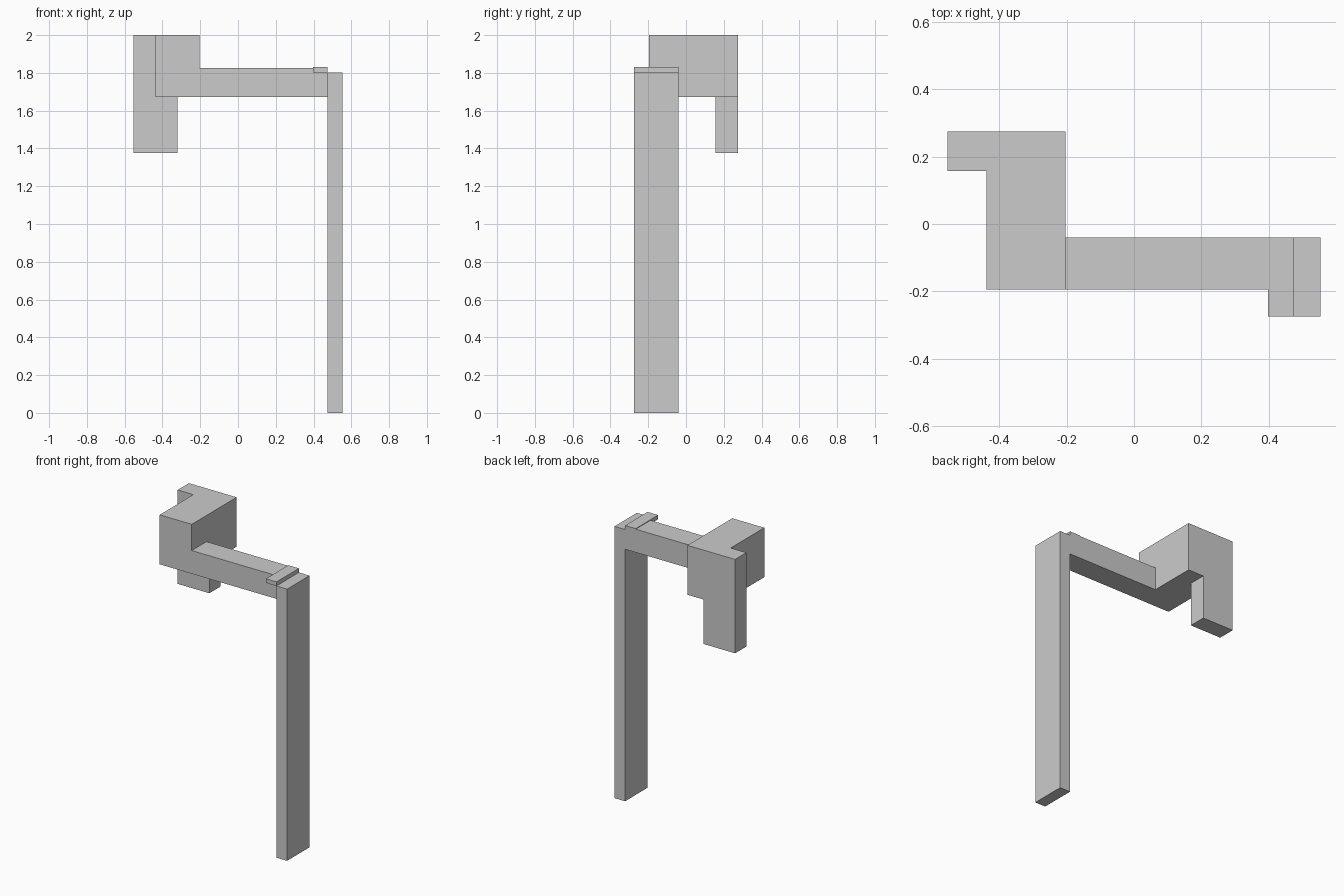
import bpy
import bmesh

if "Cube" in bpy.data.objects:
    bpy.data.objects.remove(bpy.data.objects["Cube"])


def finish(name, bm):
    bmesh.ops.recalc_face_normals(bm, faces=bm.faces)
    mesh = bpy.data.meshes.new(name)
    bm.to_mesh(mesh)
    bm.free()
    obj = bpy.data.objects.new(name, mesh)
    bpy.context.collection.objects.link(obj)
    return obj


def extrude_profile(name, profile, y0, y1):
    """Extrude an x-z outline from y0 to y1."""
    bm = bmesh.new()
    face = bm.faces.new([bm.verts.new((x, y0, z)) for x, z in profile])
    result = bmesh.ops.extrude_face_region(bm, geom=[face])
    verts = [v for v in result["geom"] if isinstance(v, bmesh.types.BMVert)]
    bmesh.ops.translate(bm, verts=verts, vec=(0, y1 - y0, 0))
    return finish(name, bm)


def box(name, x, y, z):
    """Box from (min, max) ranges."""
    outline = [(x[0], z[0]), (x[1], z[0]), (x[1], z[1]), (x[0], z[1])]
    return extrude_profile(name, outline, *y)


FRONT, BACK = -0.275, 0.275
BEAM_FRONT, BEAM_BACK = -0.195, -0.04
UNDERSIDE = 1.672
POST_TOP = 1.803

# Upright post and the thin plate beside its top
box("post", (0.475, 0.553), (FRONT, BEAM_BACK), (0, POST_TOP))
box("top_plate", (0.397, 0.475), (FRONT, BEAM_BACK), (POST_TOP, 1.83))

# Horizontal beam and the large end block
box("beam", (-0.203, 0.475), (BEAM_FRONT, BEAM_BACK), (UNDERSIDE, 1.826))
box("end_block", (-0.438, -0.203), (BEAM_FRONT, BACK), (UNDERSIDE, 2.0))

# Hanging tab wrapping around the back corner of the block
tab = [(-0.553, 2.0), (-0.438, 2.0), (-0.438, UNDERSIDE),
       (-0.32, UNDERSIDE), (-0.32, 1.377), (-0.553, 1.377)]
extrude_profile("hanging_tab", tab, 0.157, BACK)
